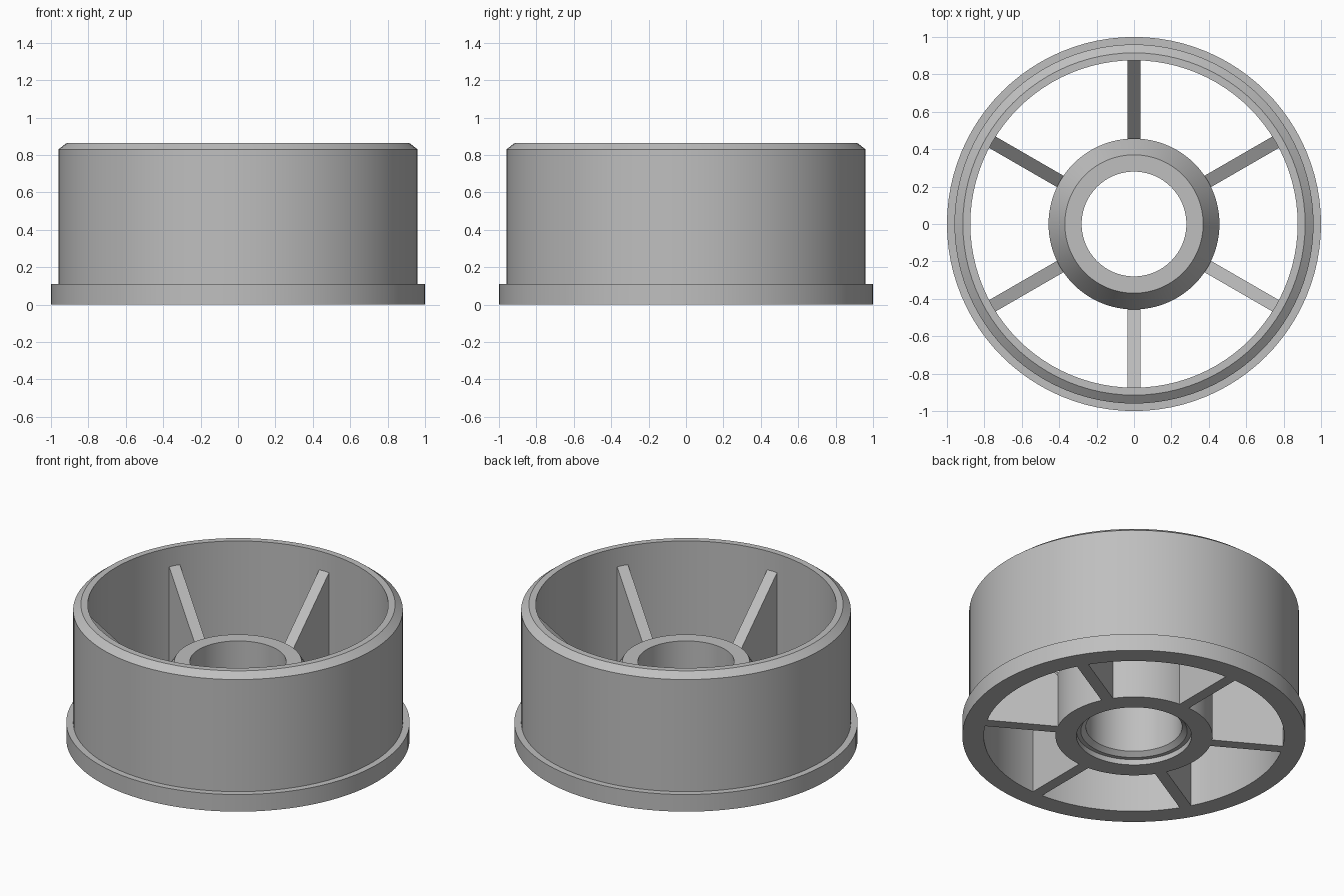
import bpy, bmesh, math
from mathutils import Matrix, Vector

SEGMENTS = 96
SPOKES = 6

cube = bpy.data.objects.get("Cube")
if cube:
    bpy.data.objects.remove(cube, do_unlink=True)

grey = bpy.data.materials.new("plain grey")
grey.use_nodes = True
colour = (0.52, 0.52, 0.52, 1)
grey.diffuse_color = colour
grey.node_tree.nodes["Principled BSDF"].inputs["Base Color"].default_value = colour


def finish(bm, name, smooth=False):
    bmesh.ops.recalc_face_normals(bm, faces=bm.faces)
    mesh = bpy.data.meshes.new(name)
    bm.to_mesh(mesh)
    bm.free()
    mesh.materials.append(grey)
    obj = bpy.data.objects.new(name, mesh)
    bpy.context.collection.objects.link(obj)
    if smooth:
        bpy.ops.object.select_all(action='DESELECT')
        obj.select_set(True)
        bpy.context.view_layer.objects.active = obj
        bpy.ops.object.shade_smooth_by_angle(angle=math.radians(20))
    return obj


def lathe(name, profile):
    """Turn a closed (radius, height) profile around the z axis."""
    bm = bmesh.new()
    rings = []
    for i in range(SEGMENTS):
        turn = Matrix.Rotation(math.tau * i / SEGMENTS, 3, 'Z')
        rings.append([bm.verts.new(turn @ Vector((r, 0, z))) for r, z in profile])
    count = len(profile)
    for i in range(SEGMENTS):
        a, b = rings[i], rings[(i + 1) % SEGMENTS]
        for j in range(count):
            k = (j + 1) % count
            bm.faces.new((a[j], b[j], b[k], a[k]))
    return finish(bm, name, smooth=True)


def spoke(name, profile, width, angle):
    """Extrude a (radius, height) web to a width and turn it into place."""
    bm = bmesh.new()
    face = bm.faces.new([bm.verts.new((r, -width / 2, z)) for r, z in profile])
    grown = bmesh.ops.extrude_face_region(bm, geom=[face])["geom"]
    moved = [v for v in grown if isinstance(v, bmesh.types.BMVert)]
    bmesh.ops.translate(bm, verts=moved, vec=(0, width, 0))
    bm.transform(Matrix.Rotation(angle, 4, 'Z'))
    return finish(bm, name)


# Outer rim with a bottom flange and a chamfered top edge
lathe("rim", [(0.875, 0), (1, 0), (1, 0.11), (0.96, 0.11),
              (0.96, 0.83), (0.915, 0.865), (0.875, 0.865)])

# Hub with a tapered top and a shallow recess under the bore
lathe("hub", [(0.335, 0), (0.457, 0), (0.457, 0.36), (0.37, 0.5),
              (0.28, 0.5), (0.28, 0.06), (0.31, 0.035), (0.335, 0.035)])

# Sloping webs between hub and rim
web = [(0.44, 0), (0.89, 0), (0.89, 0.76), (0.44, 0.325)]
for n in range(SPOKES):
    spoke(f"spoke_{n + 1}", web, 0.07, math.pi / 2 + math.tau * n / SPOKES)
